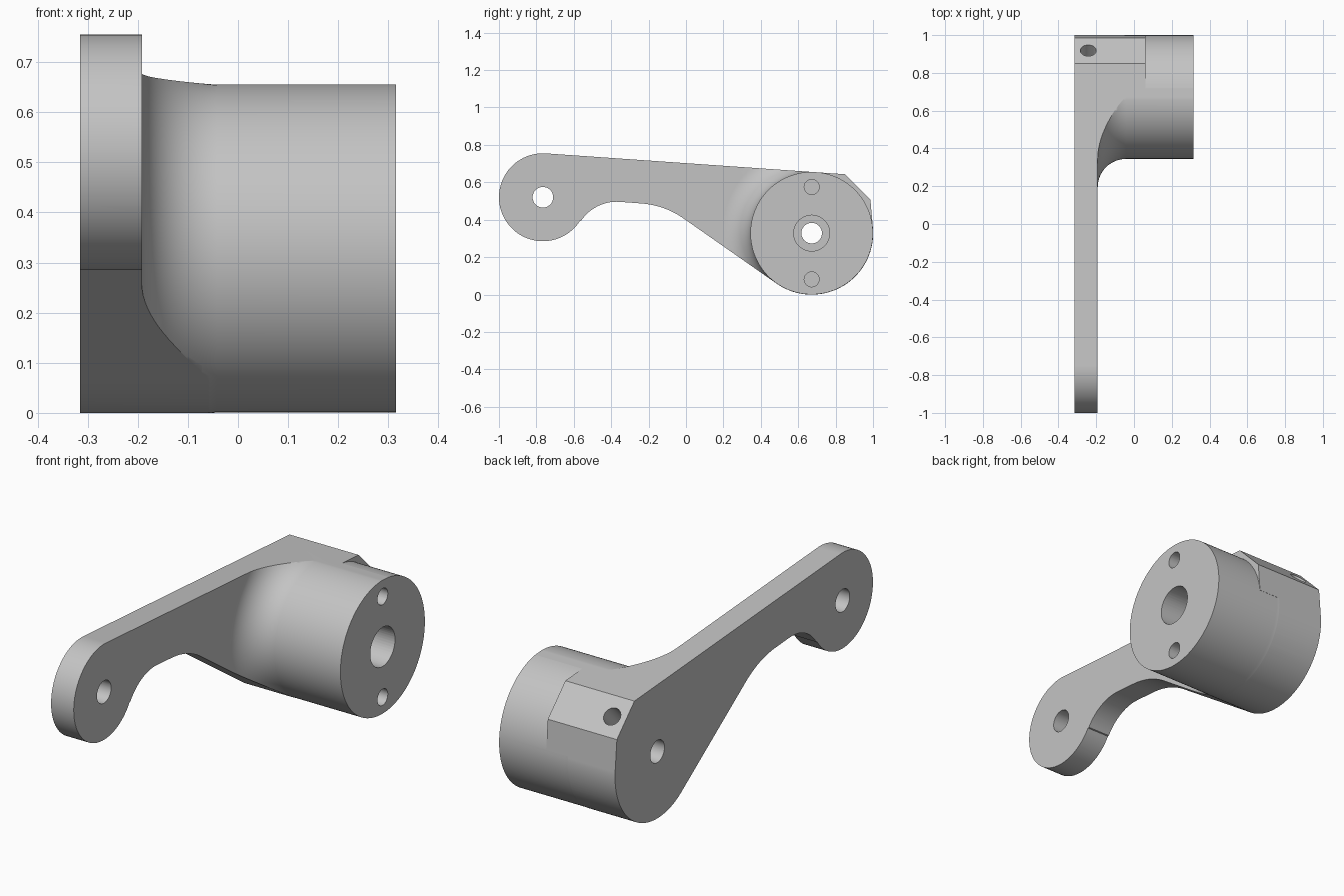
import bpy, bmesh
from math import sin, cos, radians, pi
from mathutils import Matrix, Vector

if "Cube" in bpy.data.objects:
    bpy.data.objects.remove(bpy.data.objects["Cube"])

HUB_Y, HUB_Z, HUB_R = 0.672, 0.328, 0.3275
EYE_Y, EYE_Z = -0.765, 0.52
BACK, PLATE, END = -0.315, -0.192, 0.315
FILLET = 0.15

metal = bpy.data.materials.new("light grey metal")
metal.use_nodes = True
grey = (0.55, 0.55, 0.55, 1)
metal.diffuse_color = grey
metal.node_tree.nodes["Principled BSDF"].inputs["Base Color"].default_value = grey


def arc(cy, cz, r, a0, a1, n):
    angles = [radians(a0 + (a1 - a0) * i / n) for i in range(n + 1)]
    return [(cy + r * cos(a), cz + r * sin(a)) for a in angles]


def finish(bm, name):
    bmesh.ops.recalc_face_normals(bm, faces=bm.faces)
    mesh = bpy.data.meshes.new(name)
    bm.to_mesh(mesh)
    bm.free()
    mesh.materials.append(metal)
    obj = bpy.data.objects.new(name, mesh)
    bpy.context.collection.objects.link(obj)
    return obj


def extrude_profile(name, points, x0, x1):
    bm = bmesh.new()
    face = bm.faces.new([bm.verts.new((x0, y, z)) for y, z in points])
    grown = bmesh.ops.extrude_face_region(bm, geom=[face])["geom"]
    moved = [v for v in grown if isinstance(v, bmesh.types.BMVert)]
    bmesh.ops.translate(bm, vec=(x1 - x0, 0, 0), verts=moved)
    return finish(bm, name)


def rod(name, start, end, r, sides=48):
    start, end = Vector(start), Vector(end)
    axis = end - start
    place = Matrix.Translation((start + end) / 2) @ axis.to_track_quat("Z", "Y").to_matrix().to_4x4()
    bm = bmesh.new()
    bmesh.ops.create_cone(bm, cap_ends=True, segments=sides, radius1=r, radius2=r,
                          depth=axis.length, matrix=place)
    return finish(bm, name)


def combine(target, tool, operation):
    tool.hide_render = True
    mod = target.modifiers.new(operation.title(), "BOOLEAN")
    mod.operation, mod.object, mod.solver = operation, tool, "EXACT"
    bpy.ops.object.select_all(action="DESELECT")
    bpy.context.view_layer.objects.active = target
    target.select_set(True)
    bpy.ops.object.modifier_apply(modifier=mod.name)
    bpy.data.objects.remove(tool)


# Side outline of the lever: eye, waist, hub and clamp corner
outline = (
    arc(EYE_Y, EYE_Z, 0.235, 86, 327.3, 56)
    + arc(-0.37, 0.266, 0.23, 146, 86, 14)
    + arc(-0.271, 0.038, 0.45, 86, 54.2, 12)
    + arc(HUB_Y, HUB_Z, HUB_R + 0.001, 234.2, 364, 48)
    + [(0.986, 0.506), (0.85, 0.643)]
)
lever = extrude_profile("lever_arm", outline, BACK, END + 0.1)

# Turned envelope: wide plate, concave fillet, hub barrel
fillet = arc(PLATE + FILLET, HUB_R + FILLET, FILLET, 180, 270, 16)
section = [(BACK - 0.1, 0), (BACK - 0.1, 2), (PLATE, 2)] + fillet + [(END, HUB_R), (END, 0)]
bm = bmesh.new()
ring = [bm.verts.new((x, 0, r)) for x, r in section]
edges = [bm.edges.new(pair) for pair in zip(ring, ring[1:])]
bmesh.ops.spin(bm, geom=ring + edges, cent=(0, 0, 0), axis=(1, 0, 0),
               angle=2 * pi, steps=128, use_merge=True)
bmesh.ops.remove_doubles(bm, verts=bm.verts, dist=0.0001)
bmesh.ops.translate(bm, vec=(0, HUB_Y, HUB_Z), verts=bm.verts)
envelope = finish(bm, "turned_envelope")

# Clamp pad on the rear upper corner of the hub
pad = extrude_profile("clamp_pad", [(0.7, 0.36), (1.2, 0.36), (1.2, 0.9), (0.7, 0.9)],
                      -0.25, 0.06)
combine(envelope, pad, "UNION")
combine(lever, envelope, "INTERSECT")

# Bores, dowel holes and set screw hole
holes = [
    rod("eye_hole", (-1, EYE_Y, EYE_Z), (1, EYE_Y, EYE_Z), 0.055),
    rod("hub_bore", (-1, HUB_Y, HUB_Z), (1, HUB_Y, HUB_Z), 0.055),
    rod("hub_counterbore", (-0.18, HUB_Y, HUB_Z), (1, HUB_Y, HUB_Z), 0.096),
    rod("set_screw_hole", (-0.242, HUB_Y, HUB_Z), (-0.242, HUB_Y + 0.4, HUB_Z + 0.4), 0.042),
]
for side in (-1, 1):
    z = HUB_Z + side * 0.247
    holes.append(rod("dowel_hole", (0.1, HUB_Y, z), (1, HUB_Y, z), 0.04, 32))
for hole in holes:
    combine(lever, hole, "DIFFERENCE")

# Smooth curves with crisp edges
bpy.ops.object.shade_smooth_by_angle(angle=radians(25))
weighted = lever.modifiers.new("Weighted Normals", "WEIGHTED_NORMAL")
weighted.keep_sharp = True
